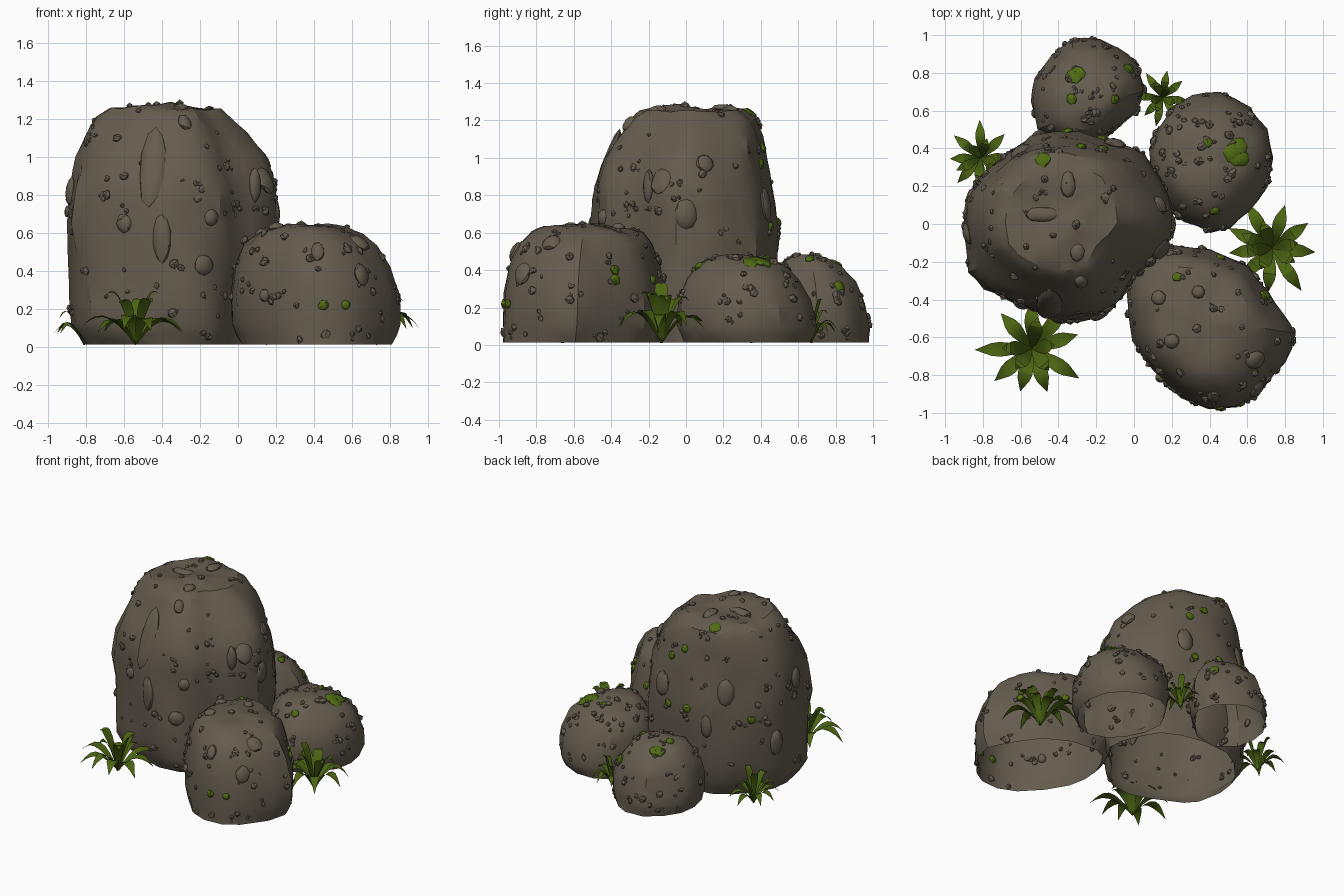
import bpy, bmesh, math, random
from mathutils import Vector, Matrix, noise
from mathutils.bvhtree import BVHTree

if "Cube" in bpy.data.objects:
    bpy.data.objects.remove(bpy.data.objects["Cube"])

random.seed(7)


def material(name, rgb):
    m = bpy.data.materials.new(name)
    m.diffuse_color = (*rgb, 1)
    m.use_nodes = True
    m.node_tree.nodes["Principled BSDF"].inputs["Base Color"].default_value = m.diffuse_color
    return m


ROCK = material("rock_brown", (0.130, 0.108, 0.078))
LEAF = material("leaf_green", (0.072, 0.130, 0.006))
MOSS = material("moss_green", (0.078, 0.148, 0.006))


def finish(bm, name, mat, angle):
    me = bpy.data.meshes.new(name)
    bm.to_mesh(me)
    bm.free()
    me.materials.append(mat)
    me.shade_smooth()
    me.set_sharp_from_angle(angle=math.radians(angle))
    ob = bpy.data.objects.new(name, me)
    bpy.context.collection.objects.link(ob)
    return ob


# Boulder: open-bottomed shell, plan outline fitted to a box at each height, then roughened
def boulder(name, outline, levels, rough, ofs):
    xs, ys = [p[0] for p in outline], [p[1] for p in outline]
    bx, by = min(xs), min(ys)
    sx, sy = max(xs) - bx, max(ys) - by
    bm = bmesh.new()
    rings = []
    for z, x0, x1, y0, y1 in levels:
        rings.append([bm.verts.new((x0 + (x - bx) / sx * (x1 - x0),
                                    y0 + (y - by) / sy * (y1 - y0), z)) for x, y in outline])
    z, x0, x1, y0, y1 = levels[-1]
    c = Vector(((x0 + x1) / 2, (y0 + y1) / 2, z + 0.015))
    rings.append([bm.verts.new(c.lerp(v.co, 0.5) + Vector((0, 0, 0.006))) for v in rings[-1]])
    n = len(outline)
    for a, b in zip(rings, rings[1:]):
        for i in range(n):
            bm.faces.new((a[i], a[(i + 1) % n], b[(i + 1) % n], b[i]))
    top = bm.verts.new(c)
    for i in range(n):
        bm.faces.new((rings[-1][i], rings[-1][(i + 1) % n], top))
    bmesh.ops.recalc_face_normals(bm, faces=bm.faces)
    if sum(f.normal.z for f in bm.faces) < 0:
        bmesh.ops.reverse_faces(bm, faces=bm.faces)
    bmesh.ops.subdivide_edges(bm, edges=bm.edges, cuts=1, use_grid_fill=True)
    bm.normal_update()
    for v in bm.verts:
        if v.co.z > 0.013:
            p = Vector((v.co.x * 4.5, v.co.y * 4.5, v.co.z * 2.2)) + Vector((ofs, ofs, 0))
            v.co += v.normal * rough * (noise.noise(p) + 0.4 * noise.noise(p * 2.5))
    tree = BVHTree.FromBMesh(bm)
    samples = [(f.calc_area(), f.calc_center_median(), f.normal.copy()) for f in bm.faces
               if f.normal.z > -0.3]
    return finish(bm, name, ROCK, 32), tree, samples


main = boulder("main_boulder",
    [(-.92, -.05), (-.90, .10), (-.84, .22), (-.70, .37), (-.55, .46), (-.30, .48), (-.10, .44),
     (.05, .37), (.13, .24), (.20, .08), (.21, -.06), (.12, -.18), (0, -.28), (-.10, -.44),
     (-.20, -.50), (-.37, -.52), (-.55, -.47), (-.80, -.35), (-.88, -.26)],
    [(.012, -.81, .17, -.46, .42), (.12, -.88, .20, -.50, .46), (.35, -.89, .20, -.51, .48),
     (.65, -.91, .21, -.51, .48), (.85, -.89, .21, -.49, .45), (1.0, -.85, .13, -.43, .43),
     (1.12, -.80, .04, -.35, .41), (1.21, -.74, -.04, -.29, .38), (1.25, -.68, -.09, -.25, .31)],
    0.035, 3.1)
front = boulder("front_boulder",
    [(.10, -.14), (.20, -.10), (.42, -.12), (.62, -.22), (.73, -.36), (.80, -.47), (.86, -.58),
     (.82, -.73), (.68, -.91), (.56, -.98), (.40, -.99), (.25, -.93), (.10, -.78), (0, -.62),
     (-.03, -.48), (-.02, -.35), (.04, -.22)],
    [(.012, .02, .81, -.98, -.14), (.12, -.03, .84, -.99, -.11), (.28, -.04, .84, -.98, -.11),
     (.42, -.02, .80, -.94, -.14), (.54, .03, .74, -.88, -.18), (.60, .09, .66, -.82, -.23),
     (.625, .15, .58, -.76, -.30)], 0.025, 8.4)
side = boulder("side_boulder",
    [(.06, .40), (.12, .52), (.20, .64), (.30, .69), (.45, .69), (.60, .62), (.70, .50), (.73, .35),
     (.70, .20), (.60, .07), (.50, -.02), (.40, -.05), (.25, 0), (.15, .10), (.08, .25)],
    [(.012, .10, .70, -.01, .66), (.10, .07, .73, -.05, .69), (.24, .07, .72, -.04, .67),
     (.35, .10, .68, .01, .61), (.43, .17, .60, .09, .53), (.455, .23, .54, .16, .46)], 0.025, 15.7)
back = boulder("back_boulder",
    [(-.55, .65), (-.53, .78), (-.45, .90), (-.33, .99), (-.18, 1), (-.08, .95), (.02, .85),
     (.05, .72), (0, .60), (-.10, .50), (-.20, .42), (-.40, .40), (-.52, .50)],
    [(.012, -.52, .03, .42, .98), (.10, -.55, .05, .40, .99), (.22, -.54, .04, .41, .96),
     (.34, -.50, 0, .44, .91), (.43, -.43, -.07, .49, .83), (.46, -.37, -.12, .55, .75)], 0.025, 22.3)
ROCKS = [main, front, side, back]


# Lumpy stone or moss pad pressed onto a surface
def lump(bm, pos, nrm, size, spin, subdiv, jitter):
    mat = (Matrix.Translation(pos) @ nrm.to_track_quat('Z', 'Y').to_matrix().to_4x4()
           @ Matrix.Rotation(spin, 4, 'Z') @ Matrix.Diagonal((*size, 1)))
    new = bmesh.ops.create_icosphere(bm, subdivisions=subdiv, radius=1)['verts']
    for v in new:
        v.co *= 1 + random.uniform(-jitter, jitter)
        v.co = mat @ v.co


# Nearest hit on any boulder, looking from above (t), front (f), right (r), back (b) or left (l)
def hit(view, a, b):
    o, d = {'t': ((a, b, 3), (0, 0, -1)), 'f': ((a, -3, b), (0, 1, 0)), 'r': ((3, a, b), (-1, 0, 0)),
            'b': ((a, 3, b), (0, -1, 0)), 'l': ((-3, a, b), (1, 0, 0))}[view]
    hits = [r[1].ray_cast(Vector(o), Vector(d)) for r in ROCKS]
    hits = [h for h in hits if h[0] is not None]
    return min(hits, key=lambda h: h[3]) if hits else None


# Scattered pebbles, single or in small clusters, on every boulder
for (ob, tree, samples), count in zip(ROCKS, (110, 75, 60, 60)):
    bm = bmesh.new()
    for area, spot, nrm in random.choices(samples, weights=[s[0] for s in samples], k=count):
        spot = spot + Vector([random.uniform(-.03, .03) for _ in range(3)])
        for k in range(random.choice((1, 1, 1, 2, 3))):
            r = random.choice((.013, .016, .018, .021, .026)) * (.8 if k else 1)
            off = Vector([random.uniform(-.035, .035) if k else 0 for _ in range(3)])
            pos, nrm = tree.find_nearest(spot + off)[:2]
            if pos.z > 0.035:
                lump(bm, pos, nrm, (r * random.uniform(.8, 1.3), r, r * .85),
                     random.uniform(0, 6), 1, .2)
    finish(bm, ob.name.replace("boulder", "pebbles"), ROCK, 20)

# Larger embedded stones: view, two coordinates, half width, half height
bm = bmesh.new()
for view, a, b, w, h in [
        ('f', -.40, .57, .05, .13), ('f', -.60, .65, .042, .05), ('f', -.18, .43, .055, .055),
        ('f', -.14, .68, .04, .045), ('f', .14, .88, .06, .08), ('f', -.45, .95, .07, .22),
        ('f', -.28, 1.18, .035, .05), ('f', .42, .50, .035, .055), ('f', .14, .27, .03, .035),
        ('f', .65, .38, .05, .06), ('l', -.05, .82, .06, .075), ('l', .15, .4, .05, .1),
        ('r', .10, .97, .05, .05), ('r', -.20, .85, .035, .09), ('r', .0, .7, .06, .08),
        ('t', -.48, .05, .10, .04), ('t', -.35, .21, .04, .07), ('t', -.30, -.15, .04, .05),
        ('t', .13, -.39, .04, .04), ('t', .20, -.62, .04, .04), ('t', .34, -.36, .035, .035),
        ('t', .64, -.72, .06, .05), ('b', -.6, .8, .06, .1), ('b', -.5, .55, .04, .09),
        ('b', -.1, .75, .06, .09)]:
    p = hit(view, a, b)
    if p:
        ax = Vector((0, 1, 0)) if view == 't' else Vector((0, 0, 1))
        y = (ax - p[1] * ax.dot(p[1])).normalized()
        rot = Matrix((y.cross(p[1]), y, p[1])).transposed().to_4x4()
        new = bmesh.ops.create_icosphere(bm, subdivisions=2, radius=1)['verts']
        for v in new:
            v.co *= 1 + random.uniform(-.06, .06)
            v.co = Matrix.Translation(p[0]) @ rot @ Matrix.Diagonal((w, h, .026, 1)) @ v.co
finish(bm, "embedded_stones", ROCK, 30)

# Moss pads: view, two coordinates, radius
bm = bmesh.new()
for view, a, b, r in [
        ('t', -.31, .80, .06), ('t', -.03, .82, .035), ('t', -.33, .66, .028), ('t', -.10, .66, .025),
        ('t', .55, .38, .068), ('t', .39, .43, .026), ('t', -.48, .34, .042), ('t', -.28, .41, .03),
        ('t', .23, -.28, .027), ('t', .46, -.18, .028), ('t', .70, -.38, .03), ('f', .45, .22, .028),
        ('r', .40, .97, .03), ('r', .45, .63, .03), ('r', -.38, .40, .028), ('r', -.95, .22, .025),
        ('r', .07, .42, .028), ('b', -.35, .65, .03), ('l', .3, .6, .03)]:
    p = hit(view, a, b)
    if p:
        big = r > .05
        for k in range(4 if big else 1):
            off = Vector([random.uniform(-.5, .5) * r if big else 0 for _ in range(3)])
            q = min((t.find_nearest(p[0] + off) for _, t, _ in ROCKS), key=lambda h: h[3])
            s = r * (.7 if big else 1)
            lump(bm, q[0], q[1], (s, s, .018), random.uniform(0, 6), 2, .14)
finish(bm, "moss_patches", MOSS, 30)


# Fern: ring of long drooping strap leaves around a tuft of shorter upright ones
def fern(name, x, y, radius, height, outer, inner, turn):
    bm = bmesh.new()
    steps = 7
    for i in range(outer + inner):
        up = 0 if i < outer else random.uniform(.5, 1)
        a = turn + (i / outer * math.tau if i < outer else i * 2.4) + random.uniform(-.15, .15)
        reach = radius * (1.05 - .55 * up) * random.uniform(.82, 1.08)
        rise = height * (.48 + .52 * up) * random.uniform(.8, 1.08)
        width = radius * .15
        d, s = Vector((math.cos(a), math.sin(a), 0)), Vector((-math.sin(a), math.cos(a), 0))
        rows = []
        for k in range(steps + 1):
            t = k / steps
            c = Vector((x, y, .01 + rise * math.sin(t * math.pi * (.82 - .25 * up)))) + d * reach * t
            w = width * (.25 + .75 * math.sin(math.pi * t ** 1.4)) * (1 - .9 * t ** 6)
            lift = Vector((0, 0, w * .2))
            rows.append([bm.verts.new(c + s * w + lift), bm.verts.new(c),
                         bm.verts.new(c - s * w + lift)])
        for p, q in zip(rows, rows[1:]):
            for j in (0, 1):
                bm.faces.new((p[j], q[j], q[j + 1], p[j + 1]))
    finish(bm, name, LEAF, 30)


fern("front_left_fern", -.54, -.66, .27, .30, 9, 5, .25)
fern("right_fern", .73, -.13, .245, .34, 9, 6, .55)
fern("left_fern", -.81, .35, .18, .24, 8, 5, .9)
fern("back_fern", .15, .67, .145, .24, 8, 5, .7)
